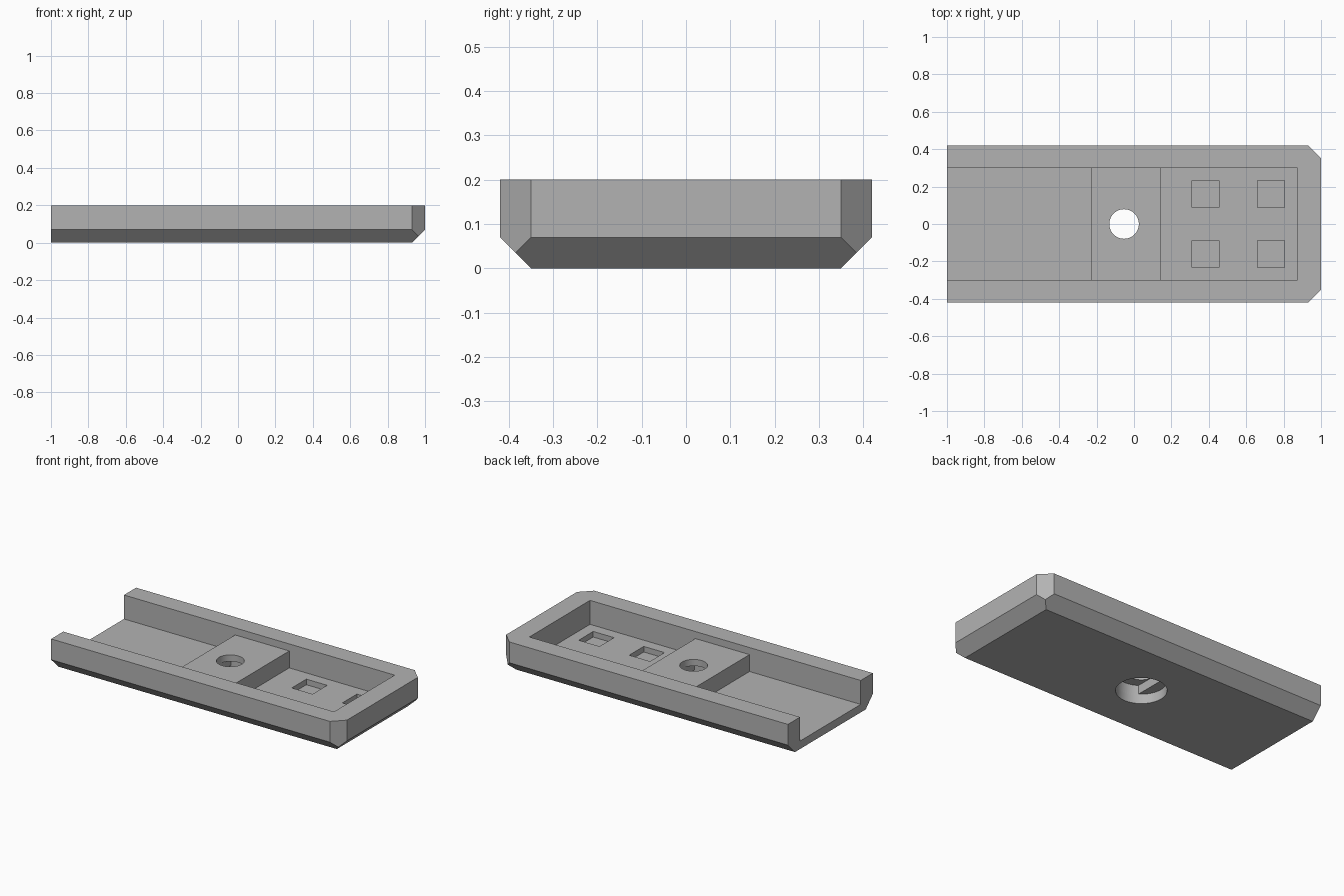
import bpy, bmesh
from mathutils import Vector

if "Cube" in bpy.data.objects:
    bpy.data.objects.remove(bpy.data.objects["Cube"], do_unlink=True)

grey = bpy.data.materials.new("mid_grey")
grey.use_nodes = True
colour = (0.45, 0.45, 0.45, 1)
grey.diffuse_color = colour
grey.node_tree.nodes["Principled BSDF"].inputs["Base Color"].default_value = colour


def add_object(name, bm):
    mesh = bpy.data.meshes.new(name)
    bmesh.ops.recalc_face_normals(bm, faces=bm.faces)
    bm.to_mesh(mesh)
    bm.free()
    mesh.materials.append(grey)
    ob = bpy.data.objects.new(name, mesh)
    bpy.context.collection.objects.link(ob)
    return ob


def box_bm(lo, hi):
    lo, hi = Vector(lo), Vector(hi)
    bm = bmesh.new()
    bmesh.ops.create_cube(bm, size=1)
    bmesh.ops.scale(bm, vec=hi - lo, verts=bm.verts)
    bmesh.ops.translate(bm, vec=(lo + hi) / 2, verts=bm.verts)
    return bm


def box(name, lo, hi):
    return add_object(name, box_bm(lo, hi))


def cylinder(name, radius, x, z0, z1):
    bm = bmesh.new()
    bmesh.ops.create_cone(bm, cap_ends=True, segments=64, radius1=radius,
                          radius2=radius, depth=z1 - z0)
    bmesh.ops.translate(bm, vec=(x, 0, (z0 + z1) / 2), verts=bm.verts)
    return add_object(name, bm)


def boolean(target, tool, operation):
    mod = target.modifiers.new(tool.name, "BOOLEAN")
    mod.object, mod.operation, mod.solver = tool, operation, "EXACT"
    bpy.context.view_layer.objects.active = target
    bpy.ops.object.modifier_apply(modifier=mod.name)
    bpy.data.objects.remove(tool, do_unlink=True)


def chamfer(bm, point, normal):
    cut = bmesh.ops.bisect_plane(bm, geom=bm.verts[:] + bm.edges[:] + bm.faces[:],
                                 plane_co=point, plane_no=normal, clear_outer=True)
    edges = [e for e in cut["geom_cut"] if isinstance(e, bmesh.types.BMEdge)]
    bmesh.ops.contextual_create(bm, geom=edges)


# Outer tray body with chamfered underside and closed-end corners
W, H, C = 0.42, 0.2, 0.07
FLOOR, INNER, END = 0.05, 0.3, 0.875
bm = box_bm((-1, -W, 0), (1, W, H))
for side in (-1, 1):
    chamfer(bm, (0, side * W, C), (0, side, -1))
    chamfer(bm, (1, side * (W - C), 0), (1, side, 0))
chamfer(bm, (1, 0, C), (1, 0, -1))
tray = add_object("tray", bm)

# Channel on both sides of the raised screw block
BLOCK0, BLOCK1, BLOCK_TOP = -0.23, 0.145, 0.156
TOP = H + 0.1
boolean(tray, box("open_channel", (-1.1, -INNER, FLOOR), (BLOCK0, INNER, TOP)), "DIFFERENCE")
boolean(tray, box("closed_channel", (BLOCK1, -INNER, FLOOR), (END, INNER, TOP)), "DIFFERENCE")
boolean(tray, box("block_recess", (BLOCK0 - 0.01, -INNER, BLOCK_TOP),
                  (BLOCK1 + 0.01, INNER, TOP)), "DIFFERENCE")

# Four square pockets in the floor
for x in (0.383, 0.733):
    for y in (-0.16, 0.16):
        r = 0.072
        boolean(tray, box("pocket", (x - r, y - r, 0.015), (x + r, y + r, 0.1)), "DIFFERENCE")

# Screw hole: counterbore below, cross slot, then the narrow bore
HOLE, BORE, HEAD, SEAT, SLOT = -0.053, 0.079, 0.143, 0.06, 0.115
slot = cylinder("slot", HEAD, HOLE, SEAT - 0.02, SLOT)
boolean(slot, box("slot_width", (HOLE - BORE, -1, 0), (HOLE + BORE, 1, 1)), "INTERSECT")
boolean(tray, cylinder("counterbore", HEAD, HOLE, -0.1, SEAT), "DIFFERENCE")
boolean(tray, slot, "DIFFERENCE")
boolean(tray, cylinder("bore", BORE, HOLE, SLOT - 0.02, TOP), "DIFFERENCE")

# Smooth the round walls, keep every other edge crisp
bpy.ops.object.select_all(action="DESELECT")
tray.select_set(True)
bpy.context.view_layer.objects.active = tray
bpy.ops.object.shade_smooth_by_angle(angle=0.5)
